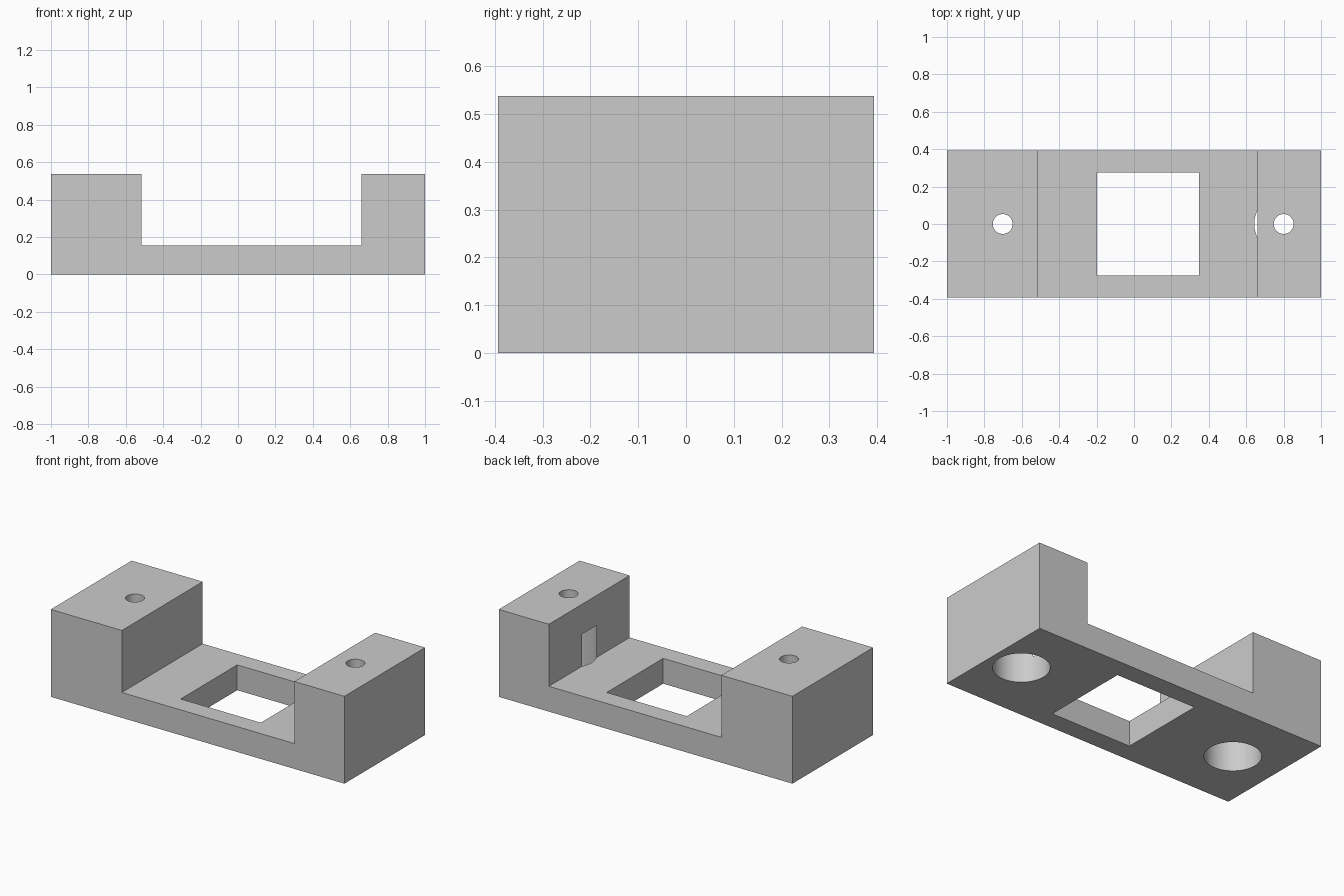
import bpy, bmesh, math

if "Cube" in bpy.data.objects:
    bpy.data.objects.remove(bpy.data.objects["Cube"])

HALF_DEPTH = 0.393
TOP, FLOOR, BORE_TOP = 0.538, 0.156, 0.353
BORE_R, HOLE_R = 0.157, 0.053

grey = bpy.data.materials.new("plain grey")
grey.use_nodes = True
colour = (0.6, 0.6, 0.6, 1)
grey.diffuse_color = colour
grey.node_tree.nodes["Principled BSDF"].inputs["Base Color"].default_value = colour


def cut(target, cutter):
    """Subtract a cutter from the target, then discard the cutter."""
    cutter.hide_render = True
    mod = target.modifiers.new("cut", "BOOLEAN")
    mod.operation, mod.solver, mod.object = "DIFFERENCE", "EXACT", cutter
    bpy.context.view_layer.objects.active = target
    bpy.ops.object.modifier_apply(modifier=mod.name)
    bpy.data.objects.remove(cutter)


def cylinder(x, radius, bottom, top):
    bpy.ops.mesh.primitive_cylinder_add(vertices=64, radius=radius, depth=top - bottom,
                                        location=(x, 0, (bottom + top) / 2))
    return bpy.context.object


# Bracket body: U-shaped side profile extruded from front to back
profile = [(-1, 0), (1, 0), (1, TOP), (0.659, TOP), (0.659, FLOOR),
           (-0.516, FLOOR), (-0.516, TOP), (-1, TOP)]
bm = bmesh.new()
face = bm.faces.new([bm.verts.new((x, -HALF_DEPTH, z)) for x, z in profile])
ext = bmesh.ops.extrude_face_region(bm, geom=[face])
moved = [v for v in ext["geom"] if isinstance(v, bmesh.types.BMVert)]
bmesh.ops.translate(bm, verts=moved, vec=(0, 2 * HALF_DEPTH, 0))
bmesh.ops.recalc_face_normals(bm, faces=bm.faces)
mesh = bpy.data.meshes.new("mounting_bracket")
bm.to_mesh(mesh)
bm.free()
bracket = bpy.data.objects.new("mounting_bracket", mesh)
bpy.context.collection.objects.link(bracket)
mesh.materials.append(grey)

# Square window through the floor
bpy.ops.mesh.primitive_cube_add(size=1, location=(0.075, 0, 0))
window = bpy.context.object
window.scale = (0.546, 0.55, 1)
bpy.context.view_layer.update()
cut(bracket, window)

# Screw hole and wide counterbore from below in each post
for x in (-0.702, 0.8):
    cut(bracket, cylinder(x, BORE_R, -0.1, BORE_TOP))
    cut(bracket, cylinder(x, HOLE_R, 0.2, TOP + 0.1))

# Smooth bores, crisp edges
bpy.ops.object.select_all(action="DESELECT")
bracket.select_set(True)
bpy.context.view_layer.objects.active = bracket
bpy.ops.object.shade_smooth_by_angle(angle=math.radians(30))
